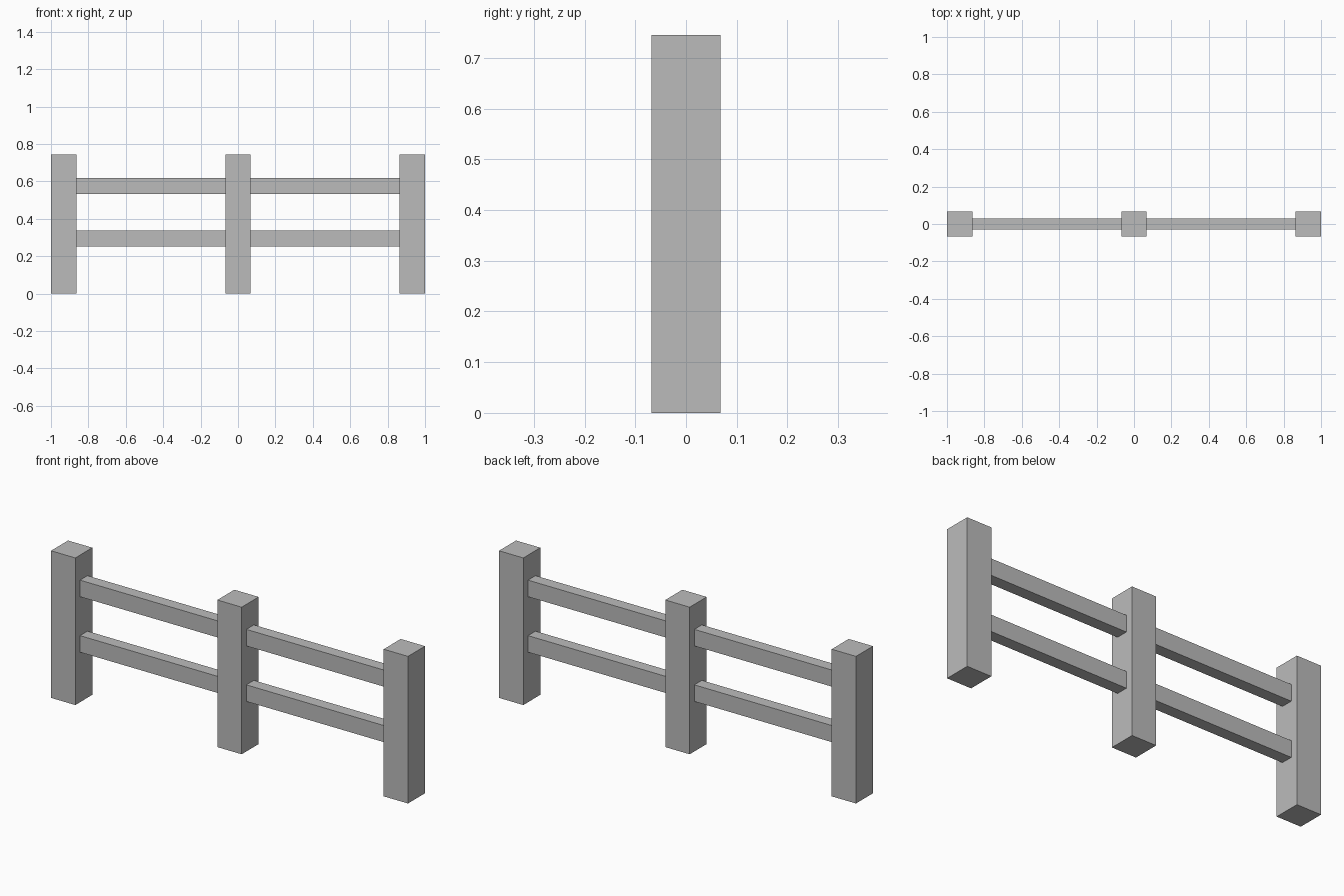
import bpy

if "Cube" in bpy.data.objects:
    bpy.data.objects.remove(bpy.data.objects["Cube"])

POST_W, POST_H = 0.136, 0.745
RAIL_D, RAIL_H = 0.06, 0.084
POST_X = 1 - POST_W / 2

grey = bpy.data.materials.new("plain_grey")
grey.diffuse_color = (0.5, 0.5, 0.5, 1)
grey.use_nodes = True
grey.node_tree.nodes["Principled BSDF"].inputs["Base Color"].default_value = grey.diffuse_color


def box(name, center, size):
    bpy.ops.mesh.primitive_cube_add(size=1, location=center)
    ob = bpy.context.object
    ob.name = name
    ob.scale = size
    bpy.ops.object.transform_apply(location=False, rotation=False, scale=True)
    ob.data.materials.append(grey)


# Three square posts
for name, x in (("left", -POST_X), ("middle", 0), ("right", POST_X)):
    box(name + "_post", (x, 0, POST_H / 2), (POST_W, POST_W, POST_H))

# Two rails in each bay, butted against the posts
span = POST_X - POST_W
for side, sign in (("left", -1), ("right", 1)):
    for level, z in (("lower", 0.295), ("upper", 0.576)):
        box(f"{side}_{level}_rail", (sign * POST_X / 2, 0, z), (span, RAIL_D, RAIL_H))
